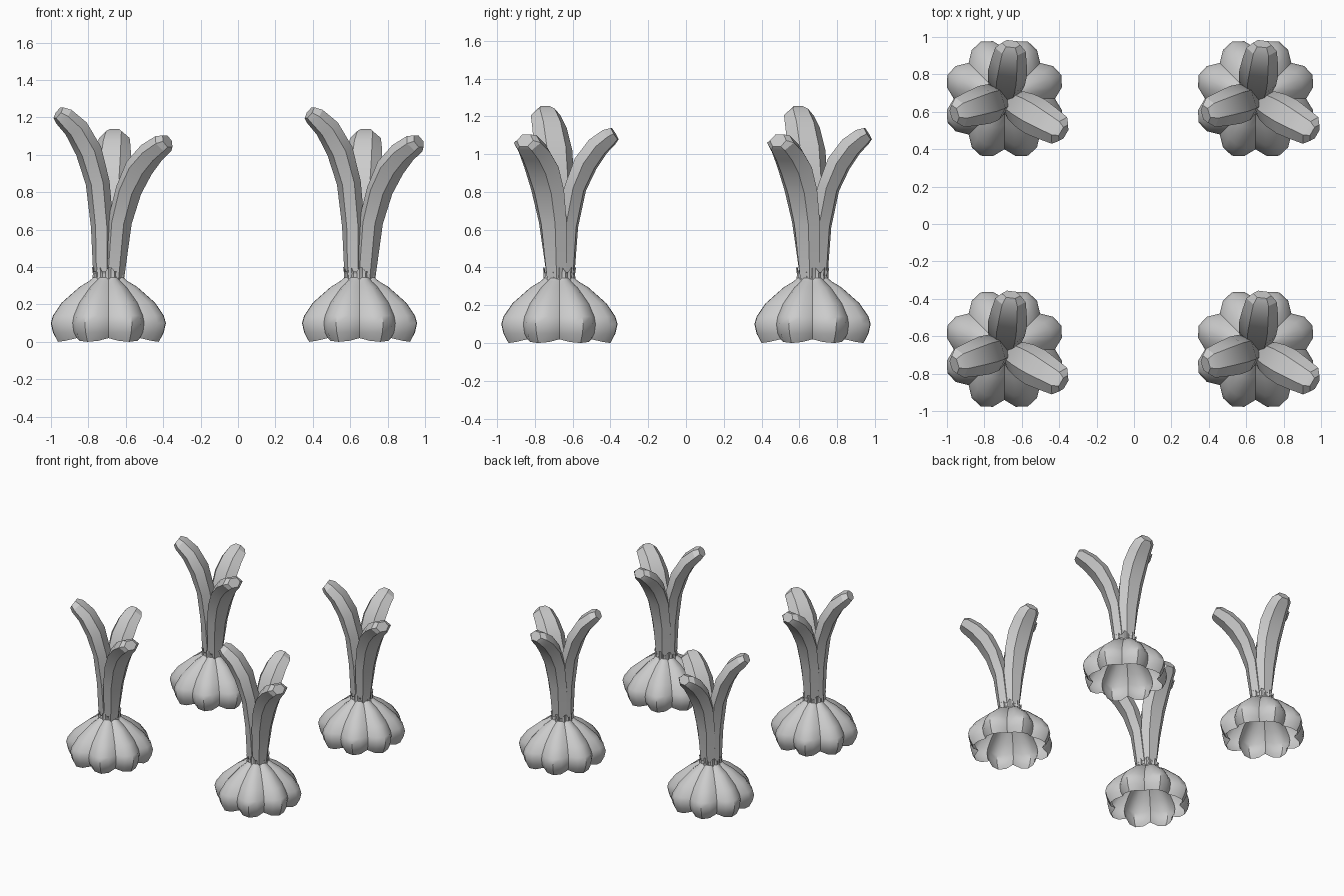
import bpy, bmesh, math
from mathutils import Vector

cube = bpy.data.objects.get("Cube")
if cube:
    bpy.data.objects.remove(cube, do_unlink=True)

grey = bpy.data.materials.new("pale_grey")
grey.use_nodes = True
COLOUR = (0.6, 0.6, 0.6, 1)
grey.diffuse_color = COLOUR
grey.node_tree.nodes["Principled BSDF"].inputs["Base Color"].default_value = COLOUR


def loft(name, rings, caps, angle):
    """Skin closed rings of points into a mesh object."""
    bm = bmesh.new()
    loops = [[bm.verts.new(p) for p in ring] for ring in rings]
    for a, b in zip(loops, loops[1:]):
        n = len(a)
        for i in range(n):
            j = (i + 1) % n
            bm.faces.new((a[i], a[j], b[j], b[i]))
    if caps:
        bm.faces.new(loops[0][::-1])
        bm.faces.new(loops[-1])
        bmesh.ops.recalc_face_normals(bm, faces=bm.faces)
    mesh = bpy.data.meshes.new(name)
    bm.to_mesh(mesh)
    bm.free()
    mesh.materials.append(grey)
    obj = bpy.data.objects.new(name, mesh)
    bpy.context.collection.objects.link(obj)
    bpy.ops.object.select_all(action='DESELECT')
    obj.select_set(True)
    bpy.context.view_layer.objects.active = obj
    bpy.ops.object.shade_smooth_by_angle(angle=math.radians(angle))
    return obj


def polar(r, a, z):
    return Vector((r * math.cos(a), r * math.sin(a), z))


# Bulb: open shell of eight cloves, radius and height at each clove's ridge
def make_bulb():
    profile = [(0.292, 0), (0.318, 0.05), (0.33, 0.1), (0.318, 0.14),
               (0.267, 0.21), (0.165, 0.294), (0.11, 0.325), (0.085, 0.345)]
    bulge = [0.82, 0.95, 1, 0.95]
    rings = []
    for r, z in profile:
        ring = []
        for i in range(32):
            b = bulge[i % 4]
            lift = 0.02 * (1 - b) / 0.18 if z == 0 else 0
            ring.append(polar(r * b, math.tau * i / 32, z + lift))
        rings.append(ring)
    return loft("bulb", rings, False, 35)


# Collar: pleated, ragged skin around the stem
def make_collar():
    n = 32
    rings = []
    for k, r in enumerate((0.085, 0.083, 0.088)):
        ring = []
        for i in range(n):
            z = (0.335, 0.365, 0.40 if i % 4 < 2 else 0.375)[k]
            ring.append(polar(r - 0.008 * (i % 2), math.tau * i / n, z))
        rings.append(ring)
    return loft("collar", rings, False, 20)


# Leaf: six-sided section swept along an outward curving path
def make_leaf(name, degrees, path):
    a = math.radians(degrees)
    out = polar(1, a, 0)
    side = Vector((-out.y, out.x, 0))
    widths = [0.058, 0.085, 0.10, 0.105, 0.095, 0.082, 0.05]
    depths = [0.05, 0.05, 0.052, 0.058, 0.055, 0.047, 0.035]
    section = [(1, 0), (0.5, 1), (-0.5, 1), (-1, 0), (-0.5, -1), (0.5, -1)]
    points = [out * r + Vector((0, 0, z)) for r, z in path]
    rings = []
    for i, p in enumerate(points):
        tangent = (points[min(i + 1, len(points) - 1)] - points[max(i - 1, 0)]).normalized()
        normal = tangent.cross(side).normalized()
        rings.append([p + side * widths[i] * u + normal * depths[i] * v
                      for u, v in section])
    return loft(name, rings, True, 25)


parts = [
    make_bulb(),
    make_collar(),
    make_leaf("tall_leaf", 197, [(0.025, 0.34), (0.035, 0.62), (0.06, 0.85),
                                 (0.11, 1.02), (0.18, 1.14), (0.25, 1.205), (0.28, 1.225)]),
    make_leaf("front_leaf", 330, [(0.03, 0.34), (0.07, 0.64), (0.125, 0.81),
                                  (0.19, 0.93), (0.265, 1.01), (0.34, 1.06), (0.365, 1.072)]),
    make_leaf("back_leaf", 83, [(0.025, 0.34), (0.045, 0.62), (0.085, 0.82),
                                (0.14, 0.95), (0.205, 1.04), (0.265, 1.09), (0.295, 1.108)]),
]

# Four matching plants on a square grid
spots = [(x, y) for x in (-0.693, 0.65) for y in (-0.67, 0.67)]
for part in parts:
    for k, (x, y) in enumerate(spots):
        obj = part if k == 0 else part.copy()
        if k:
            bpy.context.collection.objects.link(obj)
        obj.location = (x, y, 0)
        obj.name = f"{part.name.split('.')[0].rstrip('_1')}_{k + 1}"
